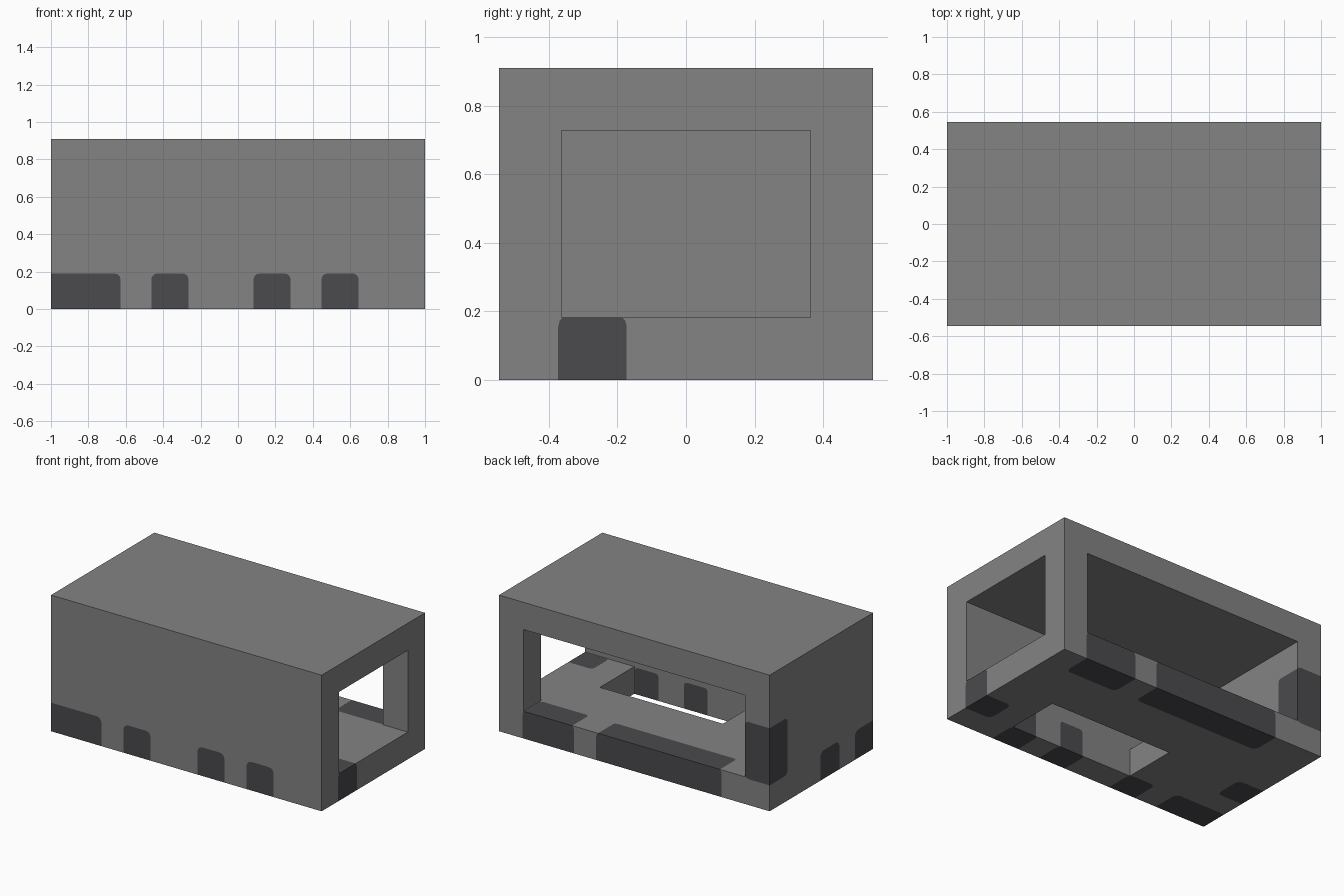
import bpy
import bmesh
from mathutils import Vector

CELL = 2 / 11              # wall thickness and module size
SIZE = (11, 6, 5)          # outer size in modules
GROW = 0.009               # how far each dark block oversails its module
OUT = 0.06                 # overshoot past the outer skin

if "Cube" in bpy.data.objects:
    bpy.data.objects.remove(bpy.data.objects["Cube"], do_unlink=True)


def make_material(name, color):
    mat = bpy.data.materials.new(name)
    mat.use_nodes = True
    mat.diffuse_color = color
    mat.node_tree.nodes["Principled BSDF"].inputs["Base Color"].default_value = color
    return mat


MATERIALS = [make_material("mid_grey", (0.227, 0.227, 0.227, 1)),
             make_material("dark_grey", (0.069, 0.067, 0.075, 1))]


def to_world(module):
    return Vector(((module[0] - SIZE[0] / 2) * CELL,
                   (module[1] - SIZE[1] / 2) * CELL,
                   module[2] * CELL))


def add_box(bm, low, high, bevel=0):
    """Add a box between two world corners, with optional rounded edges."""
    part = bmesh.new()
    bmesh.ops.create_cube(part, size=1)
    for v in part.verts:
        v.co = [(a + b) / 2 + c * (b - a) for a, b, c in zip(low, high, v.co)]
    if bevel:
        bmesh.ops.bevel(part, geom=part.edges[:], offset=bevel, segments=3,
                        profile=0.5, affect='EDGES')
    temp = bpy.data.meshes.new("temp")
    part.to_mesh(temp)
    part.free()
    bm.from_mesh(temp)
    bpy.data.meshes.remove(temp)


def make_object(name, bm, slot):
    for f in bm.faces:
        f.material_index = slot
    mesh = bpy.data.meshes.new(name)
    bm.to_mesh(mesh)
    bm.free()
    for mat in MATERIALS:
        mesh.materials.append(mat)
    obj = bpy.data.objects.new(name, mesh)
    bpy.context.collection.objects.link(obj)
    return obj


def box_object(name, low, high):
    bm = bmesh.new()
    add_box(bm, to_world(low), to_world(high))
    return make_object(name, bm, 0)


def apply_boolean(obj, cutter, operation):
    mod = obj.modifiers.new("cut", 'BOOLEAN')
    mod.operation = operation
    mod.solver = 'EXACT'
    mod.object = cutter
    bpy.context.view_layer.objects.active = obj
    bpy.ops.object.modifier_apply(modifier=mod.name)


def keep_skin(obj, slot):
    """Drop the hidden faces left by the block cutter, then colour the rest."""
    bm = bmesh.new()
    bm.from_mesh(obj.data)
    hidden = [f for f in bm.faces if f.material_index == 1]
    bmesh.ops.delete(bm, geom=hidden, context='FACES')
    for f in bm.faces:
        f.material_index = slot
        f.smooth = False
    bm.to_mesh(obj.data)
    bm.free()


# Hollow shell: open at the back and on the +x end, with a hatch in the floor
shell = box_object("shell", (0, 0, 0), SIZE)
openings = [("end_opening", (1, 1, 1), (12, 5, 4)),
            ("back_opening", (1, 1, 1), (10, 7, 4)),
            ("floor_hatch", (4, 1, -1), (9, 3, 2))]
for name, low, high in openings:
    cutter = box_object(name, low, high)
    cutter.hide_render = True
    apply_boolean(shell, cutter, 'DIFFERENCE')
    bpy.data.objects.remove(cutter, do_unlink=True)

# Dark blocks: module ranges along the foot of the walls and one on a pillar
blocks = [((0, 0, 0), (2, 1, 1)),     # front row
          ((3, 0, 0), (4, 1, 1)),
          ((6, 0, 0), (7, 1, 1)),
          ((8, 0, 0), (9, 1, 1)),
          ((10, 1, 0), (11, 2, 1)),   # +x end
          ((0, 2, 0), (1, 3, 1)),     # -x end
          ((2, 5, 0), (7, 6, 1)),     # back sill
          ((8, 5, 0), (10, 6, 1)),
          ((0, 5, 1), (1, 6, 3))]     # back corner pillar
bm = bmesh.new()
for low, high in blocks:
    start = [p - (OUT if m == 0 else GROW) for p, m in zip(to_world(low), low)]
    end = [p + (OUT if m == s else GROW) for p, m, s in zip(to_world(high), high, SIZE)]
    add_box(bm, start, end, bevel=0.035)
block_cutter = make_object("block_cutter", bm, 1)
block_cutter.hide_render = True

# Split the skin into grey walls and flush dark patches
patches = shell.copy()
patches.data = shell.data.copy()
patches.name = "dark_patches"
bpy.context.collection.objects.link(patches)
apply_boolean(shell, block_cutter, 'DIFFERENCE')
apply_boolean(patches, block_cutter, 'INTERSECT')
bpy.data.objects.remove(block_cutter, do_unlink=True)
keep_skin(shell, 0)
keep_skin(patches, 1)
